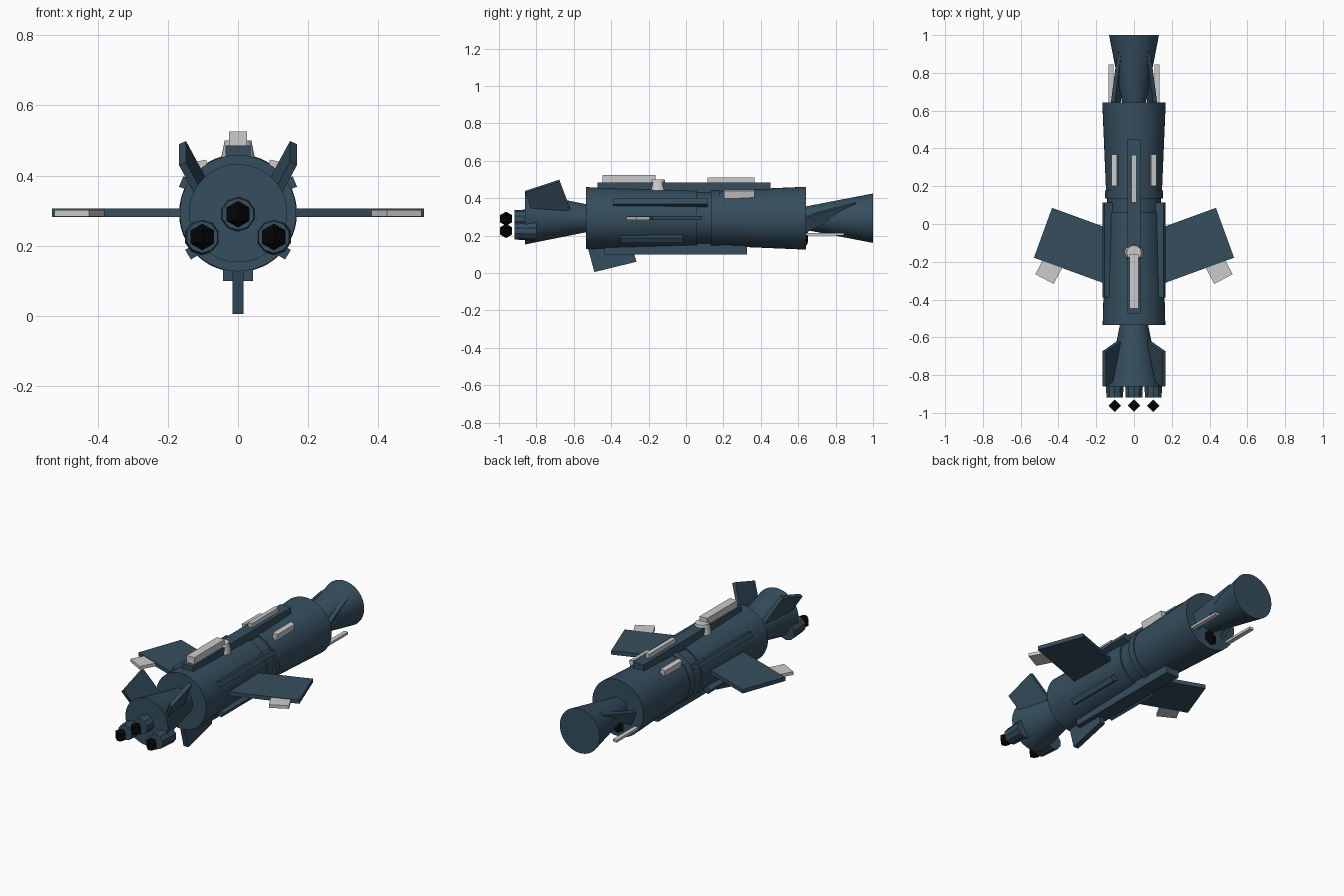
import bpy, bmesh
from math import radians, cos, sin
from mathutils import Vector

if "Cube" in bpy.data.objects:
    bpy.data.objects.remove(bpy.data.objects["Cube"])

CZ = 0.293  # height of the long axis


def material(name, rgb):
    m = bpy.data.materials.new(name)
    m.diffuse_color = (*rgb, 1)
    m.use_nodes = True
    m.node_tree.nodes["Principled BSDF"].inputs["Base Color"].default_value = m.diffuse_color
    return m


BLUE = material("dark_blue", (0.036, 0.076, 0.112))
BLACK = material("black", (0.002, 0.002, 0.002))


def finish(name, mat):
    o = bpy.context.object
    o.name = name
    if mat:
        o.data.materials.append(mat)
    return o


def box(name, loc, size, mat=None, rot=(0, 0, 0)):
    bpy.ops.mesh.primitive_cube_add(size=1, location=loc, rotation=[radians(a) for a in rot])
    bpy.context.object.scale = size
    return finish(name, mat)


def cone_y(name, y0, y1, r0, r1, mat=BLUE, x=0, z=CZ, n=48):
    # frustum along y, radius r0 at y0 and r1 at y1
    bpy.ops.mesh.primitive_cone_add(vertices=n, radius1=r0, radius2=r1, depth=y1 - y0,
                                    location=(x, (y0 + y1) / 2, z), rotation=(radians(-90), 0, 0))
    if n > 16:
        bpy.ops.object.shade_smooth_by_angle(angle=radians(30))
    return finish(name, mat)


def plate(name, corners, thick, mat=BLUE):
    # flat four-cornered plate, thickened evenly about its plane
    p = [Vector(c) for c in corners]
    n = (p[1] - p[0]).cross(p[3] - p[0]).normalized() * thick / 2
    bm = bmesh.new()
    a = [bm.verts.new(v + n) for v in p]
    b = [bm.verts.new(v - n) for v in p]
    bm.faces.new(a)
    bm.faces.new(b[::-1])
    for i in range(4):
        j = (i + 1) % 4
        bm.faces.new((a[i], b[i], b[j], a[j]))
    bmesh.ops.recalc_face_normals(bm, faces=bm.faces)
    me = bpy.data.meshes.new(name)
    bm.to_mesh(me)
    bm.free()
    o = bpy.data.objects.new(name, me)
    bpy.context.collection.objects.link(o)
    me.materials.append(mat)
    return o


def octahedron(name, loc, r, flat=1.0):
    bpy.ops.mesh.primitive_uv_sphere_add(segments=4, ring_count=2, radius=r, location=loc)
    bpy.context.object.scale.y = flat
    return finish(name, BLACK)


# Hull along y
cone_y("front_hull", -0.535, 0.06, 0.166, 0.150)
cone_y("middle_hull", 0.05, 0.16, 0.142, 0.142)
cone_y("hull_ring", 0.135, 0.178, 0.153, 0.153)
cone_y("rear_hull", 0.17, 0.642, 0.148, 0.168)
cone_y("nose_flare", -0.86, -0.50, 0.14, 0.068)
cone_y("tail_flare", 0.60, 1.0, 0.055, 0.132)

# Front nozzles with floating black lights
for i, (x, z) in enumerate([(0, 0.29), (-0.102, 0.225), (0.102, 0.225)]):
    cone_y(f"nozzle_{i}", -0.918, -0.80, 0.046, 0.052, x=x, z=z, n=10)
    octahedron(f"front_light_{i}", (x, -0.962, z), 0.038)
octahedron("rear_light", (0, 0.645, 0.19), 0.045, 0.2)

# Spine, keel and lower fin
box("top_spine", (0, -0.012, 0.445), (0.07, 0.925, 0.08), BLUE)
box("bottom_keel", (0, -0.055, 0.14), (0.086, 0.76, 0.08), BLUE)
plate("lower_fin", [(0, -0.49, 0.005), (0, -0.265, 0.06), (0, -0.30, 0.19), (0, -0.525, 0.135)], 0.032)

# Grey parts on the spine
box("top_front_block", (0, -0.305, 0.50), (0.05, 0.285, 0.05))
box("top_rear_block", (0, 0.24, 0.488), (0.026, 0.25, 0.045))
bpy.ops.mesh.primitive_cone_add(vertices=32, radius1=0.05, radius2=0.038, depth=0.06, location=(0, -0.152, 0.47))
bpy.ops.object.shade_smooth_by_angle(angle=radians(30))
finish("top_turret", None)

# Mirrored parts
for s, side in ((-1, "left"), (1, "right")):
    box(f"wing_{side}", (s * 0.294, -0.115, 0.294), (0.40, 0.281, 0.023), BLUE, (0, 0, s * 20))
    box(f"wing_tip_{side}", (s * 0.442, -0.232, 0.293), (0.11, 0.135, 0.019), None, (0, 0, s * 28))
    for nm, a, y0, y1 in (("upper", 30, -0.39, 0.115), ("lower", -41, -0.35, -0.015)):
        box(f"{nm}_rail_{side}", (s * 0.163 * cos(radians(a)), (y0 + y1) / 2, CZ + 0.163 * sin(radians(a))),
            (0.045, y1 - y0, 0.032), BLUE, (0, -s * a * 0.75, 0))
    box(f"grey_block_{side}", (s * 0.1, 0.285, 0.422), (0.028, 0.165, 0.042), None, (0, s * 12, 0))
    box(f"grey_bar_{side}", (s * 0.122, 0.72, 0.207), (0.026, 0.25, 0.014))
    plate(f"nose_fin_{side}", [(s * 0.158, -0.86, 0.434), (s * 0.158, -0.676, 0.494),
                               (s * 0.078, -0.62, 0.345), (s * 0.078, -0.804, 0.285)], 0.022)
    plate(f"tail_fin_{side}", [(s * 0.115, 0.62, 0.295), (s * 0.078, 0.905, 0.38),
                               (s * 0.062, 0.92, 0.355), (s * 0.082, 0.62, 0.21)], 0.022)
